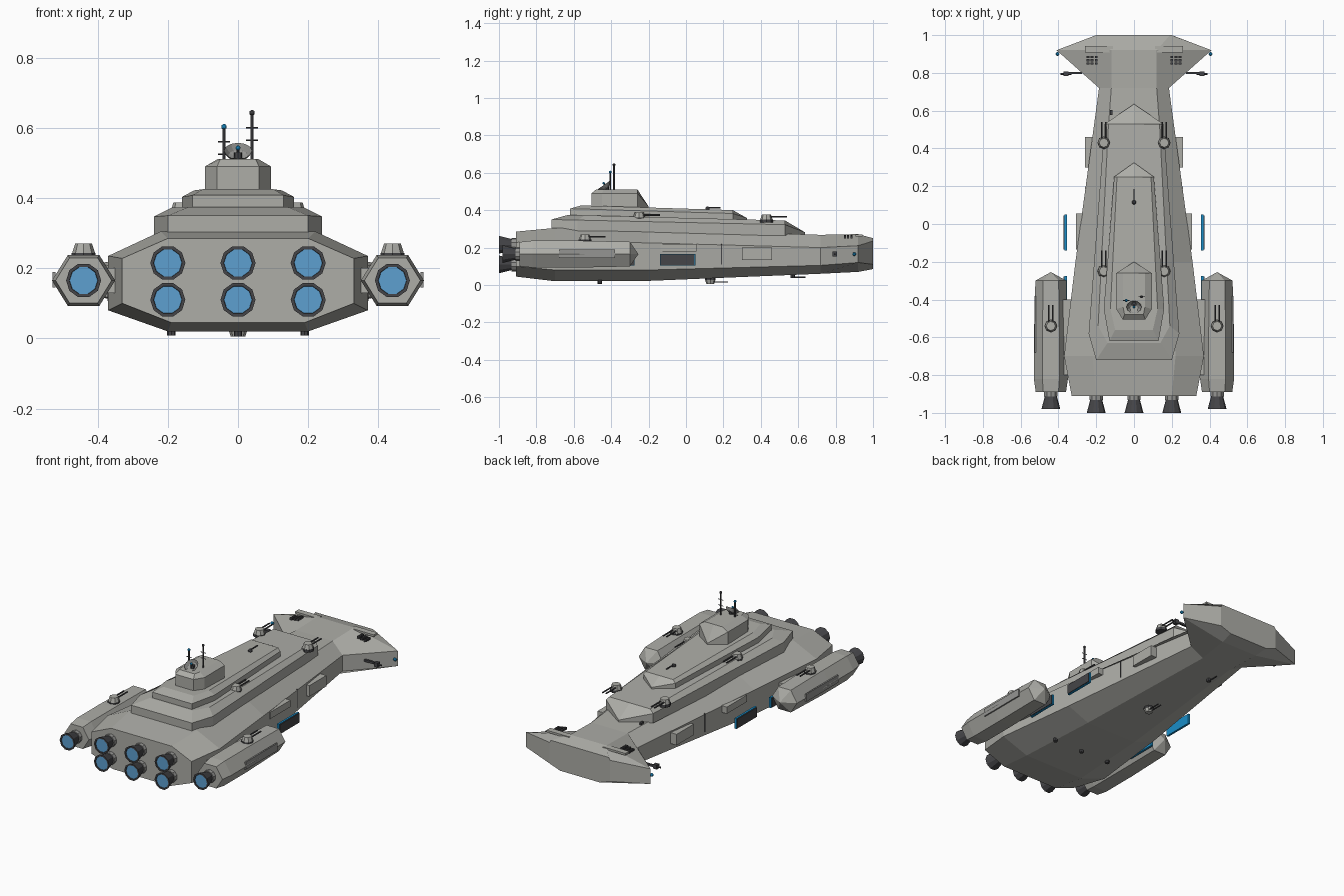
import bpy, bmesh, math
from mathutils import Vector, Matrix

cube = bpy.data.objects.get("Cube")
if cube:
    bpy.data.objects.remove(cube)


def material(name, rgb):
    m = bpy.data.materials.new(name)
    m.use_nodes = True
    m.diffuse_color = (*rgb, 1)
    m.node_tree.nodes["Principled BSDF"].inputs["Base Color"].default_value = (*rgb, 1)
    return m


HULL = material("hull grey", (0.42, 0.42, 0.39))
DARK = material("dark metal", (0.06, 0.06, 0.065))
MID = material("panel grey", (0.30, 0.30, 0.29))
GLOW = material("engine blue", (0.11, 0.35, 0.63))
BLUE = material("signal blue", (0.01, 0.27, 0.58))


def finish(name, bm, mat):
    bmesh.ops.recalc_face_normals(bm, faces=bm.faces)
    me = bpy.data.meshes.new(name)
    bm.to_mesh(me)
    bm.free()
    me.materials.append(mat)
    ob = bpy.data.objects.new(name, me)
    bpy.context.collection.objects.link(ob)
    return ob


def loft(name, rings, mat, cap_start=True, cap_end=True):
    """Skin equal-length closed rings of points."""
    bm = bmesh.new()
    rows = [[bm.verts.new(p) for p in ring] for ring in rings]
    n = len(rows[0])
    for a, b in zip(rows, rows[1:]):
        for i in range(n):
            bm.faces.new((a[i], a[(i + 1) % n], b[(i + 1) % n], b[i]))
    if cap_start:
        bm.faces.new(rows[0])
    if cap_end:
        bm.faces.new(rows[-1])
    bmesh.ops.remove_doubles(bm, verts=bm.verts, dist=1e-5)
    return finish(name, bm, mat)


def box(name, center, size, mat):
    bm = bmesh.new()
    bmesh.ops.create_cube(bm, size=1, matrix=Matrix.Translation(center) @ Matrix.Diagonal((*size, 1)))
    return finish(name, bm, mat)


def rod(name, start, end, r1, mat, r2=None, sides=8):
    a, b = Vector(start), Vector(end)
    d = b - a
    mtx = Matrix.Translation((a + b) / 2) @ d.to_track_quat('Z', 'Y').to_matrix().to_4x4()
    bm = bmesh.new()
    bmesh.ops.create_cone(bm, cap_ends=True, segments=sides, radius1=r1,
                          radius2=r1 if r2 is None else r2, depth=d.length, matrix=mtx)
    return finish(name, bm, mat)


def ball(name, center, r, mat):
    bm = bmesh.new()
    bmesh.ops.create_icosphere(bm, subdivisions=2, radius=r, matrix=Matrix.Translation(center))
    return finish(name, bm, mat)


def ring(radius, y, cx, cz, sides, squash=1.0):
    return [(cx + radius * math.cos(math.tau * i / sides), y,
             cz + squash * radius * math.sin(math.tau * i / sides)) for i in range(sides)]


# Main hull with flared head: y, half widths (side, top, bottom), z levels
def hull_section(y, w, tw, bw, z0, z1, z2, z3):
    right = [(bw, y, z0), (w, y, z1), (w, y, z2), (tw, y, z3)]
    return right + [(-x, yy, z) for x, yy, z in reversed(right)]


stations = [(-0.91, .33, .20, .19, .045, .10, .228, .285),
            (-0.70, .37, .22, .20, .02, .08, .235, .305),
            (-0.20, .31, .19, .17, .022, .08, .225, .295),
            (0.72, .185, .12, .10, .06, .105, .20, .268),
            (0.92, .41, .12, .12, .07, .12, .21, .272),
            (1.00, .20, .19, .13, .085, .11, .235, .25)]
loft("main_hull", [hull_section(*s) for s in stations], HULL)


# Stepped superstructure tiers
def tier(name, base, top, zb, shoulder, crest, tip_z):
    def outline(pts, height):
        pts = [(x, y, height(y)) for x, y in pts]
        return pts + [(-x, y, z) for x, y, z in reversed(pts) if x > 0]
    y0, y1 = base[0][1], base[-1][1]

    def slope(pair):
        return lambda y: pair[0] + (pair[1] - pair[0]) * (y - y0) / (y1 - y0)
    low = outline(base, lambda y: zb)
    mid = outline(base, lambda y: tip_z if y == y1 else slope(shoulder)(y))
    loft(name, [low, mid, outline(top, slope(crest))], HULL)


tier("lower_deck",
     [(.20, -.72), (.24, -.58), (.155, .53), (0, .635)],
     [(.14, -.63), (.19, -.54), (.135, .53), (0, .53)], .265, (.35, .32), (.377, .342), .282)
tier("upper_deck",
     [(.13, -.62), (.16, -.45), (.105, .25), (0, .325)],
     [(.10, -.56), (.125, -.45), (.09, .25), (0, .25)], .34, (.408, .38), (.427, .398), .358)
tier("bridge",
     [(.06, -.505), (.094, -.45), (.094, -.26), (0, -.20)],
     [(.05, -.48), (.058, -.44), (.058, -.26), (0, -.26)], .40, (.49, .49), (.511, .511), .42)


# Engine with collar, flared nozzle and glowing disc
def engine(name, x, y, z):
    rod(name + "_collar", (x, y + .01, z), (x, y - .022, z), .037, MID, sides=10)
    prof = [(.03, -.015), (.05, -.09), (.041, -.09), (.037, -.075)]
    loft(name + "_nozzle", [ring(r, y + d, x, z, 10) for r, d in prof], DARK)
    rod(name + "_glow", (x, y - .08, z), (x, y - .086, z), .042, GLOW, sides=10)


for row, z in (("lower", .11), ("upper", .215)):
    for col, x in (("right", -.2), ("middle", 0), ("left", .2)):
        engine(f"{row}_{col}_engine", x, -.91, z)


# Twin-barrel gun turret
def turret(name, x, y, z, up=1, s=1.0):
    rod(name + "_base", (x, y, z - .01 * up), (x, y, z + .006 * up), .034 * s, DARK)
    rod(name + "_body", (x, y, z + .004 * up), (x, y, z + .032 * s * up), .033 * s, HULL, .024 * s)
    for k in (-1, 1):
        bx, bz = x + k * .011 * s, z + .019 * s * up
        rod(name + "_barrel", (bx, y + .02 * s, bz), (bx, y + .11 * s, bz), .0045 * s, DARK, sides=6)


for side, s in (("left", 1), ("right", -1)):
    # Side nacelle with its engine, panel and pylon
    nx, nz = s * .44, .165
    loft(side + "_nacelle", [ring(r, y, nx, nz, 6, .93) for r, y in
                             ((.08, -.89), (.09, -.82), (.09, -.60), (.082, -.30), (.001, -.255))], HULL)
    engine(side + "_nacelle_engine", nx, -.89, nz)
    box(side + "_nacelle_panel", (s * .524, -.53, .167), (.008, .30, .045), MID)
    box(side + "_pylon", (s * .35, -.60, nz), (.06, .40, .07), HULL)
    turret(side + "_nacelle_turret", nx, -.54, .238)
    turret(side + "_front_turret", s * .16, .43, .345)
    turret(side + "_rear_turret", s * .16, -.25, .355)

    # Hangar doors with blue field edge
    for label, y in (("front", -.045), ("rear", -.37)):
        box(f"{side}_{label}_hangar_field", (s * .362, y, .135), (.012, .19, .062), BLUE)
        box(f"{side}_{label}_hangar_door", (s * .370, y, .135), (.005, .182, .056), DARK)

    # Flush hull panels and seam
    box(side + "_upper_panel", (s * .288, -.04, .20), (.04, .19, .04), HULL)
    box(side + "_bow_panel", (s * .238, .38, .167), (.045, .16, .065), HULL)
    box(side + "_hull_seam", (s * .256, .19, .165), (.006, .005, .11), DARK)

    # Head details: window grid, plate, small gun and light
    box(side + "_head_plate", (s * .185, .925, .264), (.15, .035, .012), HULL)
    for i in range(3):
        for j in range(3):
            box(side + "_head_window", (s * (.20 + .022 * i), .85 + .017 * j, .262 - .004 * i),
                (.015, .011, .012), DARK)
    box(side + "_head_gun_mount", (s * .32, .80, .165), (.09, .012, .012), DARK)
    box(side + "_head_gun", (s * .36, .795, .165), (.024, .024, .026), DARK)
    rod(side + "_head_gun_bar", (s * .33, .795, .165), (s * .39, .795, .165), .005, DARK)
    ball(side + "_head_light", (s * .405, .90, .165), .010, BLUE)

# Underside turret and sensors
turret("belly_turret", 0, .13, .032, up=-1, s=.85)
for x, y, z in ((-.07, .57, .047), (-.19, -.46, .018), (.19, -.46, .018), (0, -.46, .016)):
    rod("belly_sensor", (x, y, z + .015), (x, y, z - .01), .012, DARK)
rod("bow_belly_barrel", (-.07, .57, .04), (-.07, .64, .04), .004, DARK, sides=6)

# Communications dish on the bridge
dish = loft("dish", [ring(r, y, 0, 0, 12) for r, y in ((.008, 0), (.028, .008), (.04, .025))],
            MID, cap_end=False)
dish.location = (0, -.425, .514)
dish.rotation_euler = (math.radians(125), 0, 0)
rod("dish_stand", (0, -.425, .505), (0, -.425, .53), .012, DARK)
rod("dish_feed", (0, -.425, .52), (0, -.44, .545), .004, DARK)
ball("dish_tip", (0, -.44, .543), .007, BLUE)

# Masts with crossbars
for name, x, y, top, mat in (("tall_mast", .04, -.385, .645, DARK), ("short_mast", -.04, -.405, .605, BLUE)):
    rod(name, (x, y, .50), (x, y, top), .005, DARK, sides=6)
    ball(name + "_tip", (x, y, top - .002), .008, mat)
    for dz in (.025, .06):
        rod(name + "_crossbar", (x - .017, y, top - dz - .02), (x + .017, y, top - dz - .02), .0022, DARK, sides=6)

# Deck sensors
ball("deck_sensor", (0, .115, .408), .012, DARK)
rod("deck_sensor_probe", (0, .115, .414), (0, .185, .414), .004, DARK, sides=6)
box("bow_sensor", (-.12, .59, .275), (.012, .025, .02), DARK)
